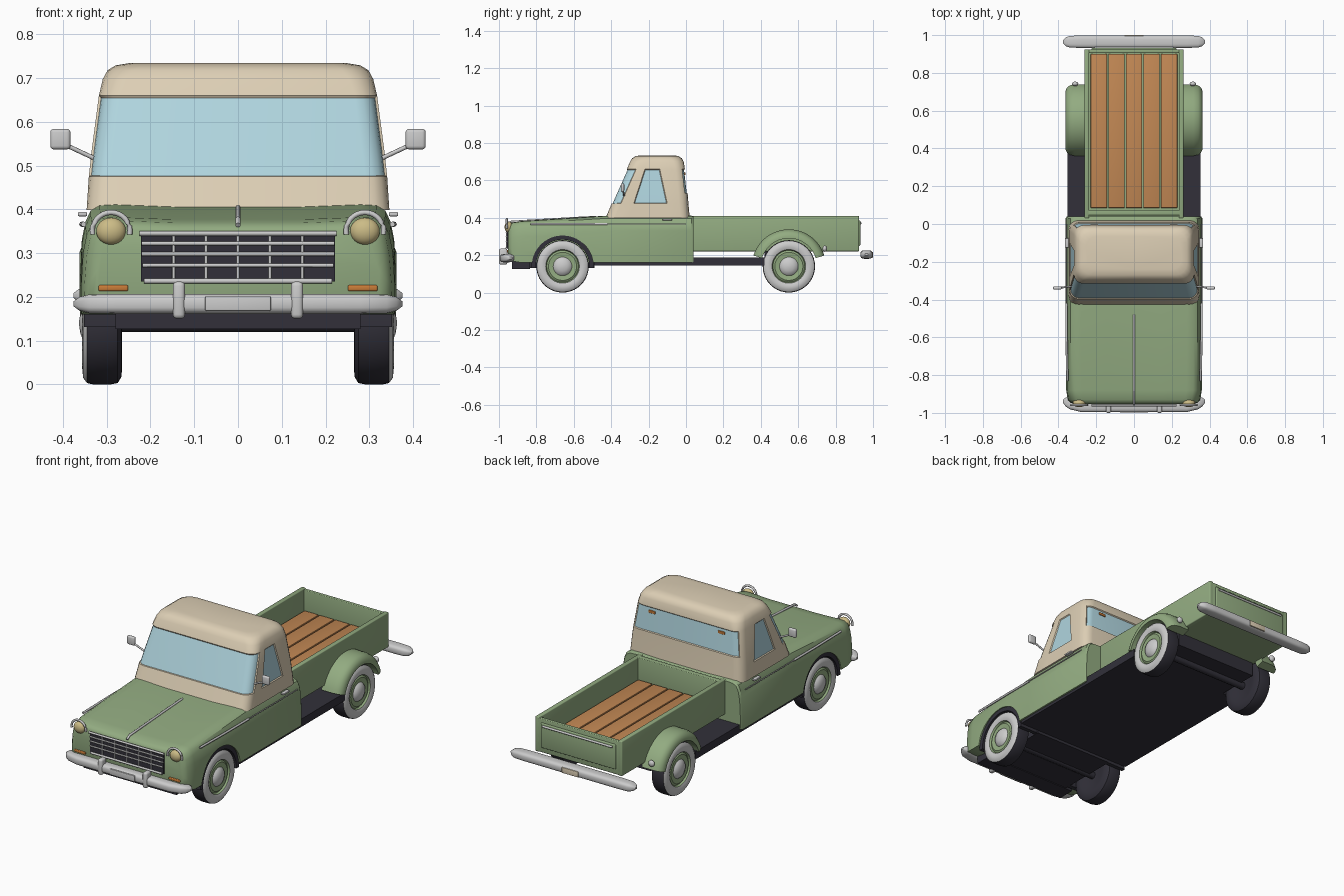
import bpy, bmesh, math
from math import sin, cos, pi, radians
from mathutils import Vector

if "Cube" in bpy.data.objects:
    bpy.data.objects.remove(bpy.data.objects["Cube"])


def material(name, r, g, b):
    m = bpy.data.materials.new(name)
    m.diffuse_color = (r, g, b, 1)
    m.use_nodes = True
    m.node_tree.nodes["Principled BSDF"].inputs["Base Color"].default_value = m.diffuse_color
    return m


GREEN = material("sage_green", .29, .41, .22)
CREAM = material("cream", .72, .62, .46)
GLASS = material("pale_glass", .43, .66, .73)
CHROME = material("chrome_grey", .60, .60, .60)
DARK = material("dark_rubber", .032, .03, .042)
WOOD = material("wood", .55, .25, .09)
LAMP = material("lamp_yellow", .60, .50, .24)
ORANGE = material("orange", .58, .20, .04)


def finish(name, bm, mats, angle=35):
    bmesh.ops.recalc_face_normals(bm, faces=bm.faces[:])
    me = bpy.data.meshes.new(name)
    bm.to_mesh(me)
    bm.free()
    for m in mats:
        me.materials.append(m)
    ob = bpy.data.objects.new(name, me)
    bpy.context.collection.objects.link(ob)
    bpy.ops.object.select_all(action='DESELECT')
    bpy.context.view_layer.objects.active = ob
    ob.select_set(True)
    bpy.ops.object.shade_smooth_by_angle(angle=radians(angle))
    return ob


def loft_bm(rings, rule=lambda i, j: 0):
    """Skin closed rings of points and cap both ends."""
    bm = bmesh.new()
    vs = [[bm.verts.new(p) for p in ring] for ring in rings]
    n = len(vs[0])
    for i in range(len(vs) - 1):
        for j in range(n):
            k = (j + 1) % n
            f = bm.faces.new((vs[i][j], vs[i][k], vs[i + 1][k], vs[i + 1][j]))
            f.material_index = rule(i, j)
    bm.faces.new(vs[0]).material_index = rule(0, 0)
    bm.faces.new(vs[-1]).material_index = rule(len(vs) - 2, 0)
    return bm


def box(name, x0, x1, y0, y1, z0, z1, mat, bevel=0.0):
    bm = bmesh.new()
    bmesh.ops.create_cube(bm, size=1)
    for v in bm.verts:
        v.co = ((x0 + x1) / 2 + v.co.x * (x1 - x0), (y0 + y1) / 2 + v.co.y * (y1 - y0),
                (z0 + z1) / 2 + v.co.z * (z1 - z0))
    if bevel:
        bmesh.ops.bevel(bm, geom=bm.edges[:], offset=bevel, segments=3, profile=.5, affect='EDGES')
    return finish(name, bm, [mat])


def tube(name, pts, r, mat, sides=8):
    pts = [Vector(p) for p in pts]
    rings = []
    for i, p in enumerate(pts):
        t = (pts[min(i + 1, len(pts) - 1)] - pts[max(i - 1, 0)]).normalized()
        a = t.cross(Vector((0, 0, 1)) if abs(t.z) < .9 and abs(t.y) < .9 or abs(t.y) >= .9
                    else Vector((0, 1, 0))).normalized()
        b = t.cross(a)
        rings.append([p + r * (a * cos(2 * pi * k / sides) + b * sin(2 * pi * k / sides))
                      for k in range(sides)])
    return finish(name, loft_bm(rings), [mat], 50)


def arch(name, s, y, z, section, a0, a1, mat):
    """Sweep an (x, radius) section around a wheel centre."""
    rings = []
    for i in range(25):
        a = radians(a0 + (a1 - a0) * i / 24)
        rings.append([(s * x, y + r * cos(a), z + r * sin(a)) for x, r in section])
    return finish(name, loft_bm(rings), [mat])


def ball(name, c, size, mat):
    bm = bmesh.new()
    bmesh.ops.create_uvsphere(bm, u_segments=20, v_segments=12, radius=1)
    for v in bm.verts:
        v.co = [c[i] + v.co[i] * size[i] for i in range(3)]
    return finish(name, bm, [mat], 60)


FRONT_Y, REAR_Y, WHEEL_Z = -.66, .55, .14

# Front body: hood and lower cab, lofted along y
rings = []
for y, w, b, t in ((-.952, .322, .20, .352), (-.945, .337, .18, .364), (-.93, .350, .168, .374),
                   (-.88, .358, .16, .382), (-.6, .361, .16, .400), (-.42, .361, .16, .411),
                   (.03, .361, .16, .411), (.04, .355, .165, .405)):
    half = [(w, b), (w + .001, b + .06), (w - .004, t - .08), (w - .012, t - .04),
            (w - .024, t - .014), (w - .045, t - .002), (w - .08, t), (w * .4, t - .005)]
    rings.append([(x, y, z) for x, z in half] + [(-x, y, z) for x, z in half[::-1]])
body = finish("front_body", loft_bm(rings), [GREEN])

# Front wheel openings and their dark liners
for s in (-1, 1):
    rings = [[(s * x, FRONT_Y + .165 * cos(2 * pi * k / 40), WHEEL_Z + .165 * sin(2 * pi * k / 40))
              for k in range(40)] for x in (.24, .42)]
    cutter = finish("wheel_cutter", loft_bm(rings), [GREEN])
    cutter.hide_render = True
    mod = body.modifiers.new("opening", 'BOOLEAN')
    mod.operation, mod.solver, mod.object = 'DIFFERENCE', 'EXACT', cutter
    bpy.context.view_layer.objects.active = body
    bpy.ops.object.modifier_apply(modifier=mod.name)
    bpy.data.objects.remove(cutter)
    arch("front_arch_liner", s, FRONT_Y, WHEEL_Z,
         [(.241, .166), (.352, .166), (.352, .143), (.241, .143)], -3, 183, DARK)
bpy.ops.object.select_all(action='DESELECT')
body.select_set(True)
bpy.context.view_layer.objects.active = body
bpy.ops.object.shade_smooth_by_angle(angle=radians(35))

# Cab: rounded rings stacked in z, with glass chosen by ring and segment
rings = []
for z, w, y0, y1, s0, s1, r in (
        (.398, .346, -.430, .020, -.300, -.090, .05), (.475, .341, -.398, .013, -.280, -.100, .05),
        (.530, .335, -.374, .009, -.262, -.112, .05), (.660, .318, -.316, -.006, -.220, -.140, .05),
        (.698, .309, -.300, -.012, -.21, -.14, .055), (.718, .298, -.288, -.022, -.2, -.14, .06),
        (.729, .280, -.270, -.040, -.2, -.14, .06), (.734, .250, -.240, -.065, -.18, -.14, .05)):
    half = [(w - r + r * sin(k * pi / 8), y0 + r - r * cos(k * pi / 8)) for k in range(5)]
    half += [(w, s0), (w, s1)]
    half += [(w - r + r * cos(k * pi / 8), y1 - r + r * sin(k * pi / 8)) for k in range(5)]
    rings.append([(0, y0, z)] + [(x, y, z) for x, y in half] + [(0, y1, z)]
                 + [(-x, y, z) for x, y in half[::-1]])


def cab_rule(i, j):
    k = min(j, 25 - j)
    front_or_side = i in (1, 2) and (k <= 4 or k == 6)
    return 1 if front_or_side or (i == 2 and k >= 10) else 0


bm = loft_bm(rings, cab_rule)
bmesh.ops.recalc_face_normals(bm, faces=bm.faces[:])
bm.faces.ensure_lookup_table()
glass = [f for f in bm.faces if f.material_index == 1]
glass = [f for f in glass if abs(f.normal.z) < .9]
rim = bmesh.ops.inset_region(bm, faces=glass, thickness=.004, depth=-.005, use_even_offset=True)
for f in rim["faces"]:
    f.material_index = 0
finish("cab", bm, [CREAM, GLASS])

# Cargo bed: walls, floor, planks and tailgate
for s in (-1, 1):
    xs = sorted((s * .237, s * .262))
    box("bed_side", *xs, .03, .925, .22, .41, GREEN, .005)
box("bed_front", -.25, .25, .045, .075, .22, .41, GREEN, .004)
box("bed_floor", -.25, .25, .04, .91, .22, .285, GREEN)
box("tailgate", -.25, .25, .905, .925, .222, .405, GREEN, .004)
box("tailgate_panel", -.225, .225, .92, .932, .25, .385, GREEN, .005)
tube("tailgate_trim", [(-.21, .934, .37), (.21, .934, .37)], .006, CHROME)
for i in range(5):
    x = -.186 + .093 * i
    box("bed_plank", x - .043, x + .043, .085, .9, .28, .297, WOOD, .003)

# Chassis plates
box("chassis_middle", -.352, .352, -.49, .42, .145, .188, DARK)
box("chassis_front", -.24, .24, -.90, -.49, .13, .175, DARK)
box("front_crossmember", -.28, .28, -.93, -.835, .126, .18, DARK)
box("chassis_rear", -.25, .25, .42, .66, .145, .222, DARK)

# Wheels: lathed profile of (x, radius, material)
profile = [(.275, .06, 0), (.265, .09, 0), (.266, .122, 0), (.275, .137, 0), (.290, .14, 0),
           (.332, .14, 0), (.345, .137, 1), (.354, .125, 1), (.356, .105, 1), (.350, .090, 2),
           (.340, .085, 2), (.347, .075, 2), (.343, .050, 1), (.352, .043, 1), (.360, .025, 1),
           (.363, .006, 1)]
for y in (FRONT_Y, REAR_Y):
    for s in (-1, 1):
        rings = [[(s * x, y + r * cos(2 * pi * k / 40), WHEEL_Z + r * sin(2 * pi * k / 40))
                  for k in range(40)] for x, r, m in profile]
        finish("wheel", loft_bm(rings, lambda i, j: profile[i][2]), [DARK, CHROME, GREEN])
    tube("axle", [(-.28, y, WHEEL_Z), (.28, y, WHEEL_Z)], .02, DARK)

# Bumpers with tapered ends, guards and plates
for name, yc, zc, back in (("front_bumper", -.963, .184, .025), ("rear_bumper", .965, .203, 0)):
    rings = []
    for x, k in ((-.376, .25), (-.362, .7), (-.34, .95), (-.28, 1), (.28, 1), (.34, .95),
                 (.362, .7), (.376, .25)):
        y = yc + back * max(0, abs(x) - .3) / .076
        rings.append([(x, y + .033 * k * math.copysign(abs(cos(a)) ** .6, cos(a)),
                       zc + .023 * k * math.copysign(abs(sin(a)) ** .6, sin(a)))
                      for a in (2 * pi * (j + .5) / 16 for j in range(16))])
    finish(name, loft_bm(rings), [CHROME], 40)
for s in (-1, 1):
    box("bumper_guard", s * .135 - .014, s * .135 + .014, -1, -.955, .15, .235, CHROME, .010)
box("front_plate", -.075, .075, -.999, -.99, .168, .201, CHROME, .003)
box("rear_plate", -.05, .05, .992, 1, .186, .216, CREAM, .002)

# Grille: dark panel, frame and bars
box("grille_panel", -.222, .222, -.957, -.94, .235, .345, DARK)
for z, w, r in ((.345, .225, .006), (.322, .22, .0045), (.298, .22, .0045), (.272, .218, .0045),
                (.236, .215, .006)):
    tube("grille_bar", [(-w, -.960, z), (w, -.960, z)], r, CHROME)
for x in (-.147, -.073, 0, .073, .147):
    tube("grille_upright", [(x, -.958, .236), (x, -.958, .345)], .0035, CHROME)

# Hood ornament strip
tube("hood_strip", [(0, -.955, .364), (0, -.935, .378), (0, -.87, .382), (0, -.6, .398),
                    (0, -.48, .404)], .006, CHROME)

for s in (-1, 1):
    # Headlights with chrome hoods and turn signals
    ball("headlight", (s * .29, -.948, .35), (.034, .022, .031), LAMP)
    tube("headlight_ring", [(s * .29 + .043 * cos(a), -.958, .350 + .043 * sin(a))
                            for a in (radians(-10 + 200 * i / 16) for i in range(17))], .006, CHROME)
    box("turn_signal", s * .285 - .034, s * .285 + .034, -.958, -.938, .213, .227, ORANGE, .004)
    # Side trim and door handles
    tube("side_trim", [(s * .353, -.83, .366), (s * .357, -.6, .366), (s * .357, -.42, .366)],
         .006, CHROME)
    tube("door_trim", [(s * .357, -.42, .366), (s * .357, .0, .366)], .003, CHROME)
    xs = sorted((s * .345, s * .366))
    box("door_handle", *xs, -.125, -.075, .384, .394, CHROME, .003)
    # Wing mirrors
    tube("mirror_arm", [(s * .325, -.33, .515), (s * .40, -.338, .55)], .005, CHROME)
    box("mirror", s * .406 - .023, s * .406 + .023, -.348, -.330, .537, .584, CHROME, .008)
    # Rear fenders with lamps
    arch("rear_fender", s, REAR_Y, WHEEL_Z,
         [(.25, .198), (.315, .198), (.340, .192), (.355, .180), (.362, .163), (.362, .150),
          (.25, .150)], 17, 163, GREEN)
    ball("tail_lamp", (s * .312, .742, .235), (.017, .012, .017), CHROME)
    # Small orange markers on the rear window
    box("rear_marker", s * .21 - .02, s * .21 + .02, -.012, -.003, .628, .642, ORANGE, .002)
